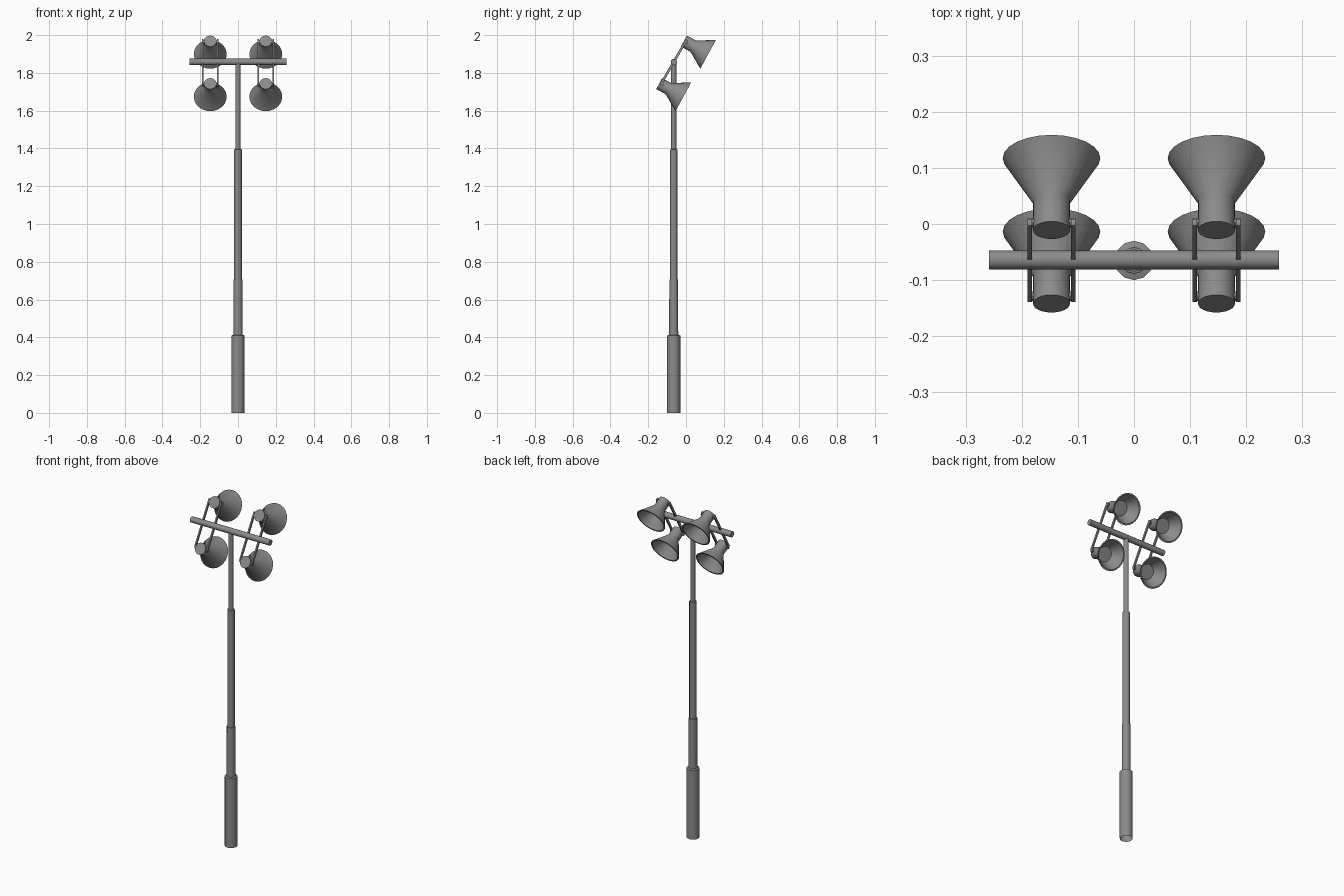
import bpy, math
from mathutils import Vector, Matrix

if "Cube" in bpy.data.objects:
    bpy.data.objects.remove(bpy.data.objects["Cube"])

POLE_Y, BAR_Z = -0.065, 1.858
TILT = math.radians(28.5)          # lamps aim this far below horizontal

# dark grey painted metal
metal = bpy.data.materials.new("dark_grey_metal")
metal.diffuse_color = (0.26, 0.26, 0.26, 1)
metal.use_nodes = True
metal.node_tree.nodes["Principled BSDF"].inputs["Base Color"].default_value = metal.diffuse_color


def lathe(name, profile, sides, matrix):
    """Spin an (r, z) profile around z; r = 0 ends become fan tips."""
    verts, faces, rings = [], [], []
    for r, z in profile:
        if r == 0:
            rings.append([len(verts)] * sides)
            verts.append((0, 0, z))
        else:
            rings.append(list(range(len(verts), len(verts) + sides)))
            for i in range(sides):
                a = 2 * math.pi * i / sides
                verts.append((r * math.cos(a), r * math.sin(a), z))
    for lo, hi in zip(rings, rings[1:]):
        for i in range(sides):
            j = (i + 1) % sides
            faces.append(list(dict.fromkeys((lo[i], lo[j], hi[j], hi[i]))))
    mesh = bpy.data.meshes.new(name)
    mesh.from_pydata(verts, [], faces)
    mesh.materials.append(metal)
    obj = bpy.data.objects.new(name, mesh)
    bpy.context.collection.objects.link(obj)
    obj.matrix_world = matrix
    bpy.ops.object.select_all(action='DESELECT')
    obj.select_set(True)
    bpy.context.view_layer.objects.active = obj
    bpy.ops.object.shade_smooth_by_angle(angle=math.radians(35))
    return obj


def rod(name, radius, length, centre, sides=12):
    """Capped cylinder lying along x."""
    h = length / 2
    m = Matrix.Translation(centre) @ Matrix.Rotation(math.pi / 2, 4, 'Y')
    return lathe(name, [(0, -h), (radius, -h), (radius, h), (0, h)], sides, m)


def box(name, size, centre, rot_x):
    bpy.ops.mesh.primitive_cube_add(size=1, location=centre, rotation=(rot_x, 0, 0))
    obj = bpy.context.object
    obj.name = name
    obj.scale = size
    obj.data.materials.append(metal)
    return obj


# stepped pole, open at the foot
lathe("pole", [(0.035, 0), (0.035, 0.41), (0.024, 0.413),
               (0.0235, 0.705), (0.02, 0.706), (0.02, 1.395),
               (0.0138, 1.396), (0.0138, BAR_Z), (0, BAR_Z)],
      12, Matrix.Translation((0, POLE_Y, 0)))

# crossbar
rod("crossbar", 0.017, 0.516, (0, POLE_Y + 0.001, BAR_Z))

# lamp: housing, flared reflector, recessed lens
LAMP = [(0, 0), (0.033, 0), (0.033, 0.057), (0.087, 0.146),
        (0.079, 0.146), (0.042, 0.085), (0, 0.085)]
aim = Matrix.Rotation(-(math.pi / 2 + TILT), 4, 'X')
half_arm = Vector((0, 0.0655, 0.1125))

for side, x in (("left", -0.147), ("right", 0.147)):
    hub = Vector((x, POLE_Y, BAR_Z))
    # pair of slanted straps through the crossbar
    for n, dx in (("outer", -0.039), ("inner", 0.039)):
        box(f"strap_{side}_{n}", (0.008, 0.013, 0.272), hub + Vector((dx, 0, 0)),
            -math.radians(30))
    # upper and lower lamp with pivot pin
    for level, s in (("upper", 1), ("lower", -1)):
        offset = half_arm * s
        cap = hub + offset + Vector((0, -0.0115, -0.002))
        lathe(f"lamp_{side}_{level}", LAMP, 24, Matrix.Translation(cap) @ aim)
        rod(f"pivot_{side}_{level}", 0.009, 0.086,
            hub + offset + Vector((0, 0.002, -0.008)), 10)
